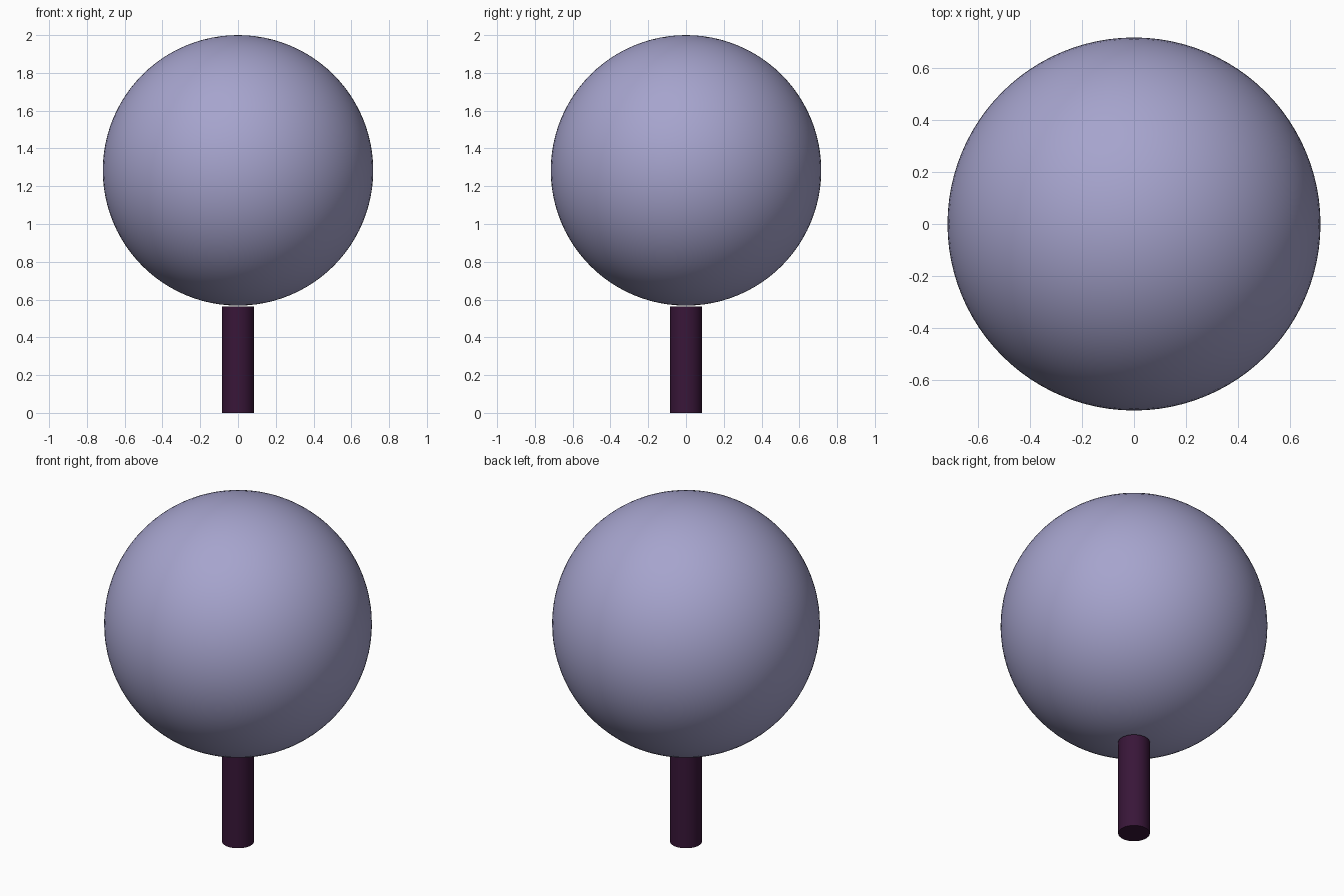
import bpy
import math

if "Cube" in bpy.data.objects:
    bpy.data.objects.remove(bpy.data.objects["Cube"])


def finish(name, color):
    obj = bpy.context.object
    obj.name = name
    mat = bpy.data.materials.new(name + "_material")
    mat.diffuse_color = (*color, 1.0)
    mat.use_nodes = True
    mat.node_tree.nodes["Principled BSDF"].inputs["Base Color"].default_value = mat.diffuse_color
    obj.data.materials.append(mat)
    bpy.ops.object.shade_smooth_by_angle(angle=math.radians(30))
    return obj


SPHERE_R = 0.716
STEM_R = 0.085
STEM_H = 0.563

# Round crown
bpy.ops.mesh.primitive_uv_sphere_add(
    segments=96, ring_count=48, radius=SPHERE_R, location=(0, 0, 2 - SPHERE_R))
finish("crown", (0.38, 0.37, 0.61))

# Straight capped trunk, just meeting the crown's underside
bpy.ops.mesh.primitive_cylinder_add(
    vertices=64, radius=STEM_R, depth=STEM_H, location=(0, 0, STEM_H / 2))
finish("trunk", (0.04, 0.008, 0.04))
